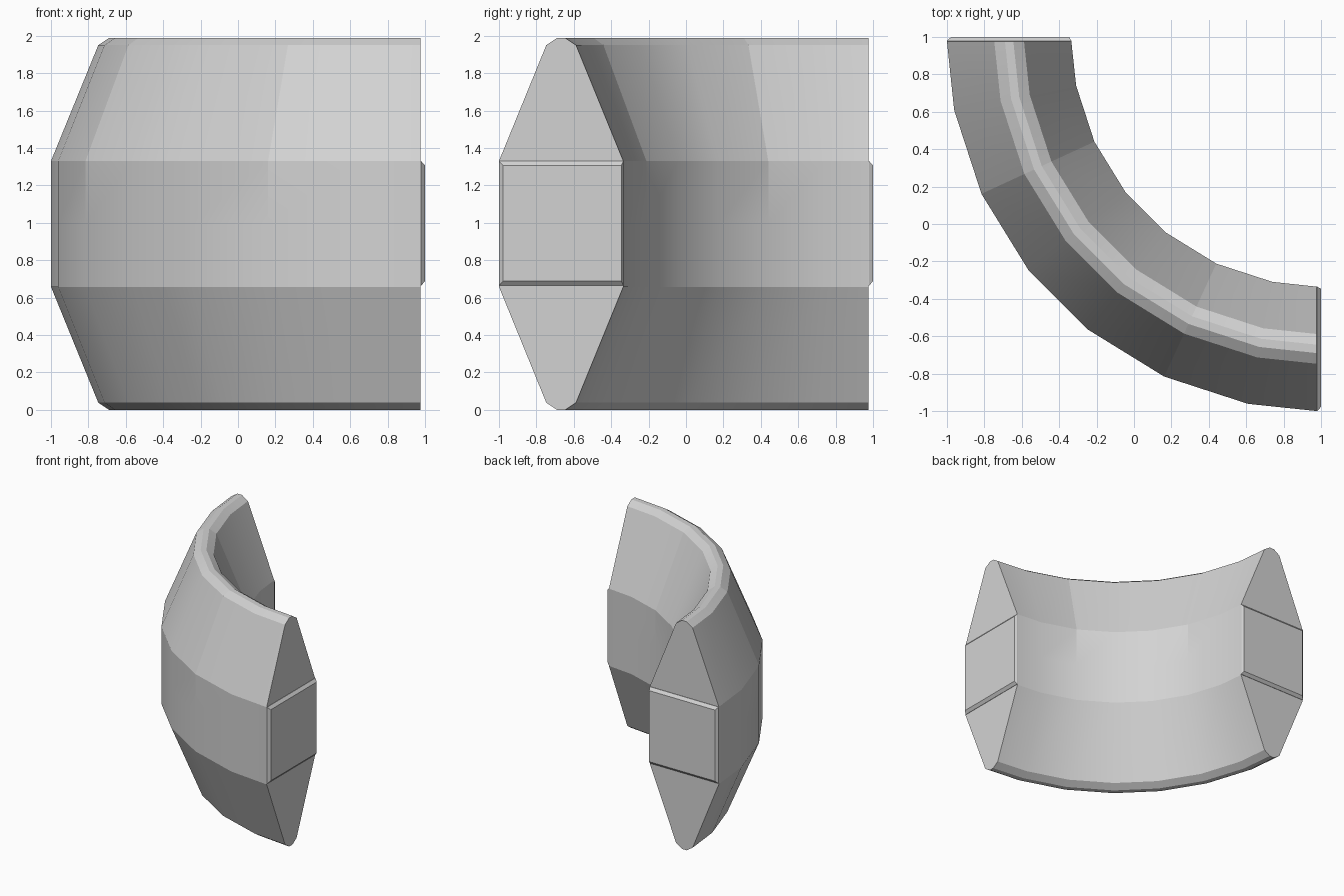
import bpy, bmesh, math

if "Cube" in bpy.data.objects:
    bpy.data.objects.remove(bpy.data.objects["Cube"])

grey = bpy.data.materials.new("light grey")
grey.diffuse_color = (0.65, 0.65, 0.65, 1)
grey.use_nodes = True
grey.node_tree.nodes["Principled BSDF"].inputs["Base Color"].default_value = grey.diffuse_color

END = 0.976          # plane where the swept body stops
Z0, Z1, MID = 0.664, 1.33, 0.994


def finish(name, bm):
    bmesh.ops.recalc_face_normals(bm, faces=bm.faces)
    mesh = bpy.data.meshes.new(name)
    bm.to_mesh(mesh)
    bm.free()
    mesh.materials.append(grey)
    obj = bpy.data.objects.new(name, mesh)
    bpy.context.collection.objects.link(obj)
    return obj


# Curved body: hexagon-like section swept a quarter turn about (1, 1)
upper = [(2.0, MID), (2.0, Z1), (1.747, 1.95), (1.69, 1.988),
         (1.645, 1.988), (1.588, 1.95), (1.335, Z1), (1.335, MID)]
lower = [(r, 2 * MID - z) for r, z in reversed(upper[1:-1])]
profile = upper + lower
n = len(profile)
angles = [0, 11.25, 24.8, 38.5, 51.5, 65.2, 78.75, 90]

bm = bmesh.new()
rings = []
for a in angles:
    c, s = math.cos(math.radians(a)), math.sin(math.radians(a))
    rings.append([bm.verts.new((min(1 - r * c, END), min(1 - r * s, END), z))
                  for r, z in profile])
for a, b in zip(rings, rings[1:]):
    for i in range(n):
        j = (i + 1) % n
        bm.faces.new((a[i], a[j], b[j], b[i]))
for ring in (rings[0], rings[-1]):
    bm.faces.new(ring)
body = finish("curved_body", bm)

bpy.context.view_layer.objects.active = body
body.select_set(True)
bpy.ops.object.shade_smooth_by_angle(angle=math.radians(18))
body.select_set(False)

# Creases across the upper half where the three body sections meet
for e in body.data.edges:
    v, w = e.vertices
    if v // n == w // n and v // n in (2, 5) and max(v % n, w % n) < len(upper):
        e.use_edge_sharp = True


# Raised end plates with chamfered rims, one on each end
def end_plate(name, swap):
    bm = bmesh.new()
    loops = []
    for d, lo, hi, dz in ((END - 0.002, -1.0, -0.335, 0.0),
                          (END + 0.003, -1.0, -0.335, 0.0),
                          (1.0, -0.978, -0.346, 0.024)):
        loop = []
        for u, z in ((lo, Z0 + dz), (hi, Z0 + dz), (hi, Z1 - dz), (lo, Z1 - dz)):
            loop.append(bm.verts.new((d, u, z) if swap else (u, d, z)))
        loops.append(loop)
    for a, b in zip(loops, loops[1:]):
        for i in range(4):
            j = (i + 1) % 4
            bm.faces.new((a[i], a[j], b[j], b[i]))
    bm.faces.new(loops[0])
    bm.faces.new(loops[-1])
    finish(name, bm)


end_plate("back_end_plate", False)
end_plate("right_end_plate", True)
